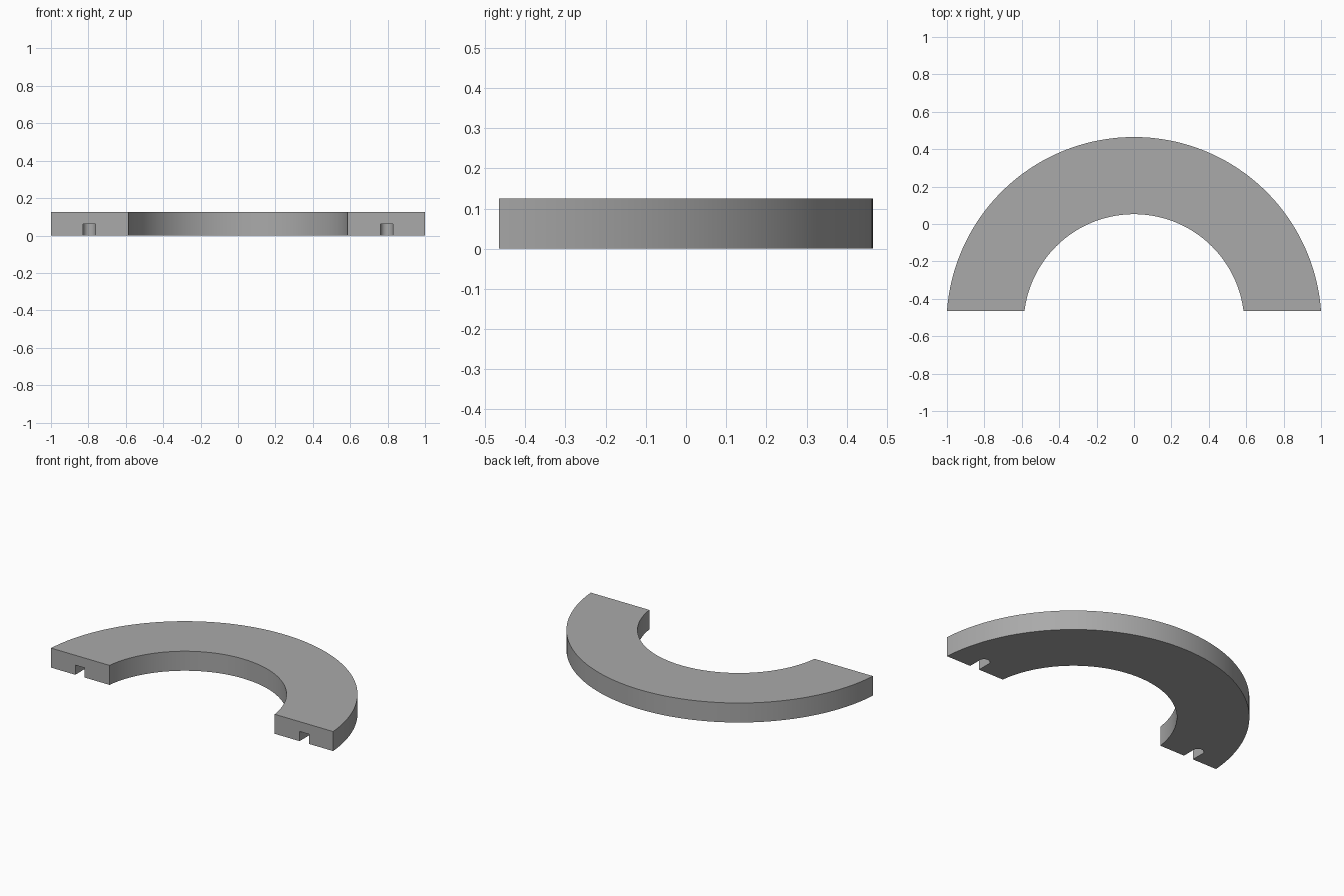
import bpy, bmesh
from math import sin, cos, asin, pi

if "Cube" in bpy.data.objects:
    bpy.data.objects.remove(bpy.data.objects["Cube"], do_unlink=True)

OUTER, INNER, HEIGHT = 1.0026, 0.59, 0.125
FRONT = -0.465               # flat end faces
CENTRE = 0.465 - OUTER       # centre of the arcs
OFFSET = FRONT - CENTRE

grey = bpy.data.materials.new("mid grey")
grey.use_nodes = True
colour = (0.4, 0.4, 0.4, 1)
grey.diffuse_color = colour
grey.node_tree.nodes["Principled BSDF"].inputs["Base Color"].default_value = colour


def arc(cx, cy, radius, start, end, steps):
    angles = [start + (end - start) * i / steps for i in range(steps + 1)]
    return [(cx + radius * cos(a), cy + radius * sin(a)) for a in angles]


def prism(name, outline, bottom, top):
    bm = bmesh.new()
    face = bm.faces.new([bm.verts.new((x, y, bottom)) for x, y in outline])
    new = bmesh.ops.extrude_face_region(bm, geom=[face])["geom"]
    verts = [v for v in new if isinstance(v, bmesh.types.BMVert)]
    bmesh.ops.translate(bm, verts=verts, vec=(0, 0, top - bottom))
    bmesh.ops.recalc_face_normals(bm, faces=bm.faces[:])
    mesh = bpy.data.meshes.new(name)
    bm.to_mesh(mesh)
    bm.free()
    mesh.materials.append(grey)
    obj = bpy.data.objects.new(name, mesh)
    bpy.context.collection.objects.link(obj)
    return obj


# Half ring, trimmed flat across its two ends
a_out, a_in = asin(OFFSET / OUTER), asin(OFFSET / INNER)
outline = arc(0, CENTRE, OUTER, a_out, pi - a_out, 96)
outline += arc(0, CENTRE, INNER, pi - a_in, a_in, 96)
ring = prism("half_ring", outline, 0, HEIGHT)
bpy.context.view_layer.objects.active = ring
ring.select_set(True)

# Round-ended slots in the underside, open at the end faces
for side in (-1, 1):
    x, r = side * 0.795, 0.033
    slot = [(x - r, FRONT - 0.1), (x + r, FRONT - 0.1)]
    slot += arc(x, FRONT + 0.085, r, 0, pi, 24)
    cutter = prism("slot_cutter", slot, -0.1, 0.062)
    cut = ring.modifiers.new("slot", "BOOLEAN")
    cut.operation, cut.solver, cut.object = "DIFFERENCE", "EXACT", cutter
    bpy.ops.object.modifier_apply(modifier=cut.name)
    bpy.data.objects.remove(cutter, do_unlink=True)

bpy.ops.object.shade_smooth_by_angle(angle=pi / 6)
